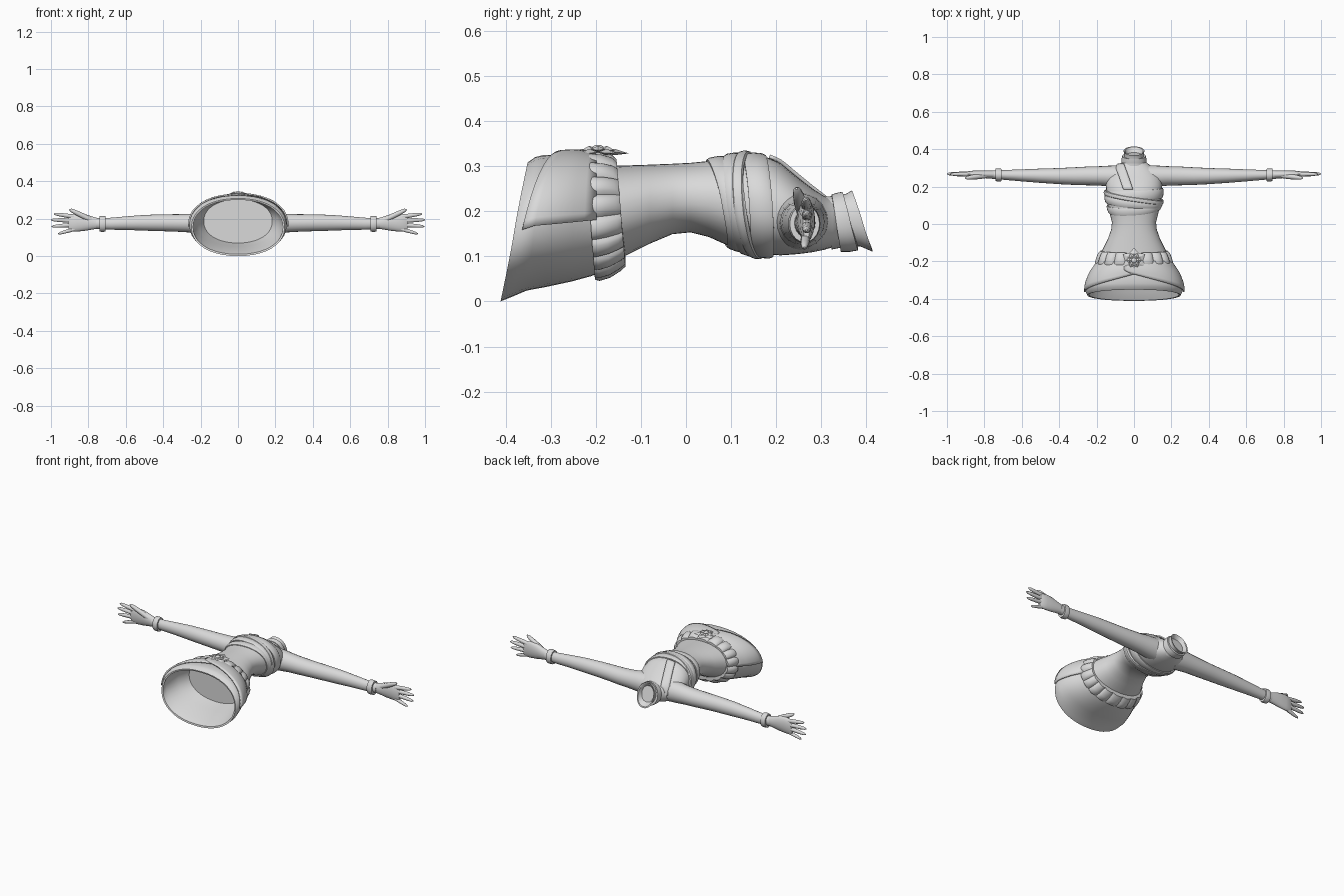
import bpy, bmesh, math
from mathutils import Vector

if "Cube" in bpy.data.objects:
    bpy.data.objects.remove(bpy.data.objects["Cube"])

grey = bpy.data.materials.new("plain_grey")
grey.diffuse_color = (0.7, 0.7, 0.7, 1)
grey.use_nodes = True
grey.node_tree.nodes["Principled BSDF"].inputs["Base Color"].default_value = grey.diffuse_color
TAU = 2 * math.pi
N = 40


def finish(name, bm, angle=40, mirror=False):
    bmesh.ops.recalc_face_normals(bm, faces=bm.faces)
    me = bpy.data.meshes.new(name)
    bm.to_mesh(me)
    bm.free()
    me.materials.append(grey)
    ob = bpy.data.objects.new(name, me)
    bpy.context.collection.objects.link(ob)
    bpy.ops.object.select_all(action='DESELECT')
    bpy.context.view_layer.objects.active = ob
    ob.select_set(True)
    bpy.ops.object.shade_smooth_by_angle(angle=math.radians(angle))
    if mirror:
        ob.modifiers.new("mirror", 'MIRROR').use_bisect_axis[0] = False
    return ob


def skin(bm, rings, closed=True, caps=True, loop=False):
    """Bridge rows of points with quads."""
    rows = [[bm.verts.new(p) for p in r] for r in rings]
    pairs = list(zip(rows, rows[1:])) + ([(rows[-1], rows[0])] if loop else [])
    for a, b in pairs:
        for i in range(len(a) if closed else len(a) - 1):
            j = (i + 1) % len(a)
            bm.faces.new((a[i], a[j], b[j], b[i]))
    if caps and not loop:
        bm.faces.new(rows[0])
        bm.faces.new(rows[-1])


def section(table, y):
    """Half width, low z and high z of a profile at y."""
    if y <= table[0][0]:
        return table[0][1:]
    for a, b in zip(table, table[1:]):
        if y <= b[0]:
            t = (y - a[0]) / (b[0] - a[0])
            return [p + (q - p) * t for p, q in zip(a[1:], b[1:])]
    return table[-1][1:]


def oval(t, y, hw, lo, hi, shift=0.0, off=0.0):
    c, s = math.cos(t), math.sin(t)
    px = math.copysign(abs(c) ** 0.92, c)
    pz = math.copysign(abs(s) ** 0.92, s)
    return Vector(((hw + off) * px, y + shift * s,
                   (lo + hi) / 2 + ((hi - lo) / 2 + off) * pz))


def ring(*args):
    return [oval(TAU * i / N, *args) for i in range(N)]


def on(table, t, y, off):
    return oval(t, y, *section(table, y), 0, off)


# y, half width, low z, high z
TORSO = [(-.19, .185, .075, .300), (-.14, .170, .098, .301), (-.08, .140, .128, .303),
         (-.03, .122, .149, .305), (.01, .118, .153, .307), (.05, .128, .143, .311),
         (.09, .139, .125, .317), (.13, .146, .113, .320), (.18, .148, .104, .319),
         (.21, .150, .102, .306), (.25, .145, .105, .273), (.28, .125, .109, .250),
         (.305, .098, .114, .234), (.325, .072, .120, .225), (.35, .052, .125, .225)]
SKIRT = [(-.385, .250, .004, .312), (-.365, .258, .012, .319), (-.34, .256, .026, .323),
         (-.30, .245, .031, .325), (-.25, .222, .044, .321), (-.21, .195, .056, .316),
         (-.17, .180, .072, .308), (-.14, .170, .088, .301)]

bm = bmesh.new()
skin(bm, [ring(*r) for r in TORSO])
finish("torso", bm, 60)

# Flared skirt with thickness, hem slanting down toward the back
bm = bmesh.new()
rings = [ring(-.16, .176, .076, .306), ring(-.21, .195, .056, .316),
         ring(-.25, .222, .044, .321, .004), ring(-.30, .245, .032, .325, .010),
         ring(-.335, .257, .024, .324, .018), ring(-.36, .260, .010, .320, .026),
         ring(-.381, .249, .000, .308, .030), ring(-.379, .240, .010, .300, .030),
         ring(-.345, .244, .030, .308, .022), ring(-.27, .215, .052, .306, .006),
         ring(-.21, .183, .070, .302)]
skin(bm, rings)
finish("skirt", bm, 50)

# Two crossing drapes on the chest side of the skirt
for name, side, lift in (("drape_left", -1, .005), ("drape_right", 1, .009)):
    bm = bmesh.new()
    rows = []
    for k in range(7):
        v = k / 6
        row = []
        for i in range(21):
            u = i / 20
            t = math.radians(102 - 104 * u)
            hem = -.245 - .118 * u ** 0.75
            y = -.20 + (hem + .20) * v
            p = on(SKIRT, t, y, lift + .004 * math.sin(v * math.pi))
            row.append((p.x * side, p.y, p.z))
        rows.append(row)
    skin(bm, rows, closed=False, caps=False)
    ob = finish(name, bm, 50)
    m = ob.modifiers.new("thickness", 'SOLIDIFY')
    m.thickness = .008
    m.offset = 0


def band(name, table, y, half, tilt_z, tilt_x, thick, puffs=0, n=64):
    """Raised wrap that follows a profile; optional puffed segments."""
    bm = bmesh.new()
    prof = [(-1, -.012), (-1, thick * .6), (-.7, thick), (0, thick * 1.15),
            (.7, thick), (1, thick * .6), (1, -.012)]
    rows = []
    for i in range(n):
        t = TAU * i / n
        yc = y + tilt_z * math.sin(t) + tilt_x * math.cos(t)
        puff = .45 + .75 * abs(math.sin(puffs * t / 2)) ** .6 if puffs else 1
        rows.append([on(table, t, yc + half * a, d * puff if d > 0 else d) for a, d in prof])
    skin(bm, rows, loop=True)
    finish(name, bm, 35)


# Puffed belt and chest wraps
band("belt", SKIRT, -.178, .034, -.010, 0, .015, puffs=18, n=144)
band("wrap_low", TORSO, .088, .020, -.022, .010, .007)
band("wrap_middle", TORSO, .122, .022, -.016, -.012, .010)
band("wrap_upper", TORSO, .158, .026, -.008, .008, .009)
band("wrap_cross", TORSO, .142, .013, -.012, -.026, .013)

# Strap running from the neck down to the wraps
bm = bmesh.new()
rows = []
for i in range(13):
    y = .185 + .135 * i / 12
    row = []
    for k in range(5):
        x = -.030 - .045 * i / 12 + (k / 4 - .5) * .05
        hw, lo, hi = section(TORSO, y)
        t = math.acos(max(-1, min(1, math.copysign((abs(x) / hw) ** (1 / .92), x))))
        row.append(on(TORSO, t, y, .005))
    rows.append(row)
skin(bm, rows, closed=False, caps=False)
m = finish("chest_strap", bm).modifiers.new("thickness", 'SOLIDIFY')
m.thickness = .008
m.offset = 0

# Neck with a hollow top, and the collar band around it
bm = bmesh.new()
skin(bm, [ring(.315, .064, .115, .232, -.008), ring(.345, .055, .122, .234, -.012),
          ring(.370, .051, .122, .238, -.016), ring(.391, .056, .110, .246, -.023),
          ring(.389, .049, .118, .238, -.023), ring(.368, .040, .135, .222, -.014)])
finish("neck", bm)
bm = bmesh.new()
skin(bm, [ring(.333, .056, .120, .230, -.010), ring(.333, .067, .110, .237, -.010),
          ring(.350, .066, .110, .241, -.014), ring(.364, .063, .113, .243, -.017),
          ring(.364, .050, .125, .230, -.017)], loop=True)
finish("collar", bm)


# Limbs along x: x, y, z, half depth, half height
def limb(name, table, n=20, loop=False):
    bm = bmesh.new()
    skin(bm, [[(x, y + a * math.cos(TAU * i / n), z + b * math.sin(TAU * i / n))
               for i in range(n)] for x, y, z, a, b in table], loop=loop)
    finish(name, bm, 50, mirror=True)


limb("arms", [(.07, .253, .178, .062, .064), (.13, .256, .178, .056, .060),
              (.18, .257, .177, .052, .054), (.25, .257, .176, .050, .050),
              (.32, .256, .177, .047, .047), (.40, .256, .178, .043, .045),
              (.50, .258, .178, .038, .042), (.60, .260, .176, .032, .036),
              (.68, .262, .173, .027, .032), (.76, .264, .174, .022, .028)])
limb("bracelets", [(.708, .262, .172, .024, .028), (.708, .262, .172, .033, .041),
                   (.724, .262, .172, .036, .043), (.740, .263, .172, .033, .041),
                   (.740, .263, .172, .022, .028)], loop=True)
limb("palms", [(.745, .264, .174, .021, .027), (.78, .265, .177, .021, .035),
               (.82, .266, .180, .020, .045), (.86, .267, .180, .018, .049),
               (.895, .267, .177, .014, .047), (.907, .267, .176, .008, .040)])


# Fingers and thumb as tapering tubes
def finger(name, a, b, r):
    a, b = Vector(a), Vector(b)
    q = (b - a).to_track_quat('Z', 'Y')
    rows = []
    for t, s in ((0, 1), (.35, 1.05), (.7, .9), (.92, .65), (1, .2)):
        c = a.lerp(b, t)
        rows.append([c + q @ Vector((r * s * math.cos(TAU * i / 10),
                                     r * s * math.sin(TAU * i / 10), 0)) for i in range(10)])
    bm = bmesh.new()
    skin(bm, rows)
    finish(name, bm, 60, mirror=True)


finger("index_fingers", (.86, .267, .208), (.984, .266, .226), .0115)
finger("middle_fingers", (.87, .268, .189), (1.0, .268, .194), .0115)
finger("ring_fingers", (.87, .268, .168), (.996, .267, .158), .011)
finger("little_fingers", (.86, .266, .148), (.962, .262, .119), .010)
finger("thumbs", (.785, .260, .193), (.902, .245, .250), .014)

# Flower buckle: two tiers of pointed petals around a round centre
bm = bmesh.new()
for count, length, z, turn in ((6, .068, .330, 0), (6, .042, .337, .5)):
    for k in range(count):
        a = TAU * (k + turn) / count + math.pi / 2
        d, s = Vector((math.cos(a), math.sin(a), 0)), Vector((-math.sin(a), math.cos(a), 0))
        c = Vector((0, -.195, z))
        w = length * .36
        base, tip = c, c + d * length + Vector((0, 0, -.002))
        l, r = c + d * length * .6 + s * w, c + d * length * .6 - s * w
        top = c + d * length * .55 + Vector((0, 0, .008))
        low = c + d * length * .55 - Vector((0, 0, .006))
        b, t, l, r, u, v = [bm.verts.new(p) for p in (base, tip, l, r, top, low)]
        for p, q in ((b, r), (r, t), (t, l), (l, b)):
            bm.faces.new((p, q, u))
            bm.faces.new((q, p, v))
finish("flower_petals", bm, 20)
bm = bmesh.new()
bmesh.ops.create_uvsphere(bm, u_segments=16, v_segments=8, radius=.015)
for v in bm.verts:
    v.co = Vector((v.co.x, v.co.y - .195, v.co.z * .6 + .338))
finish("flower_centre", bm)
